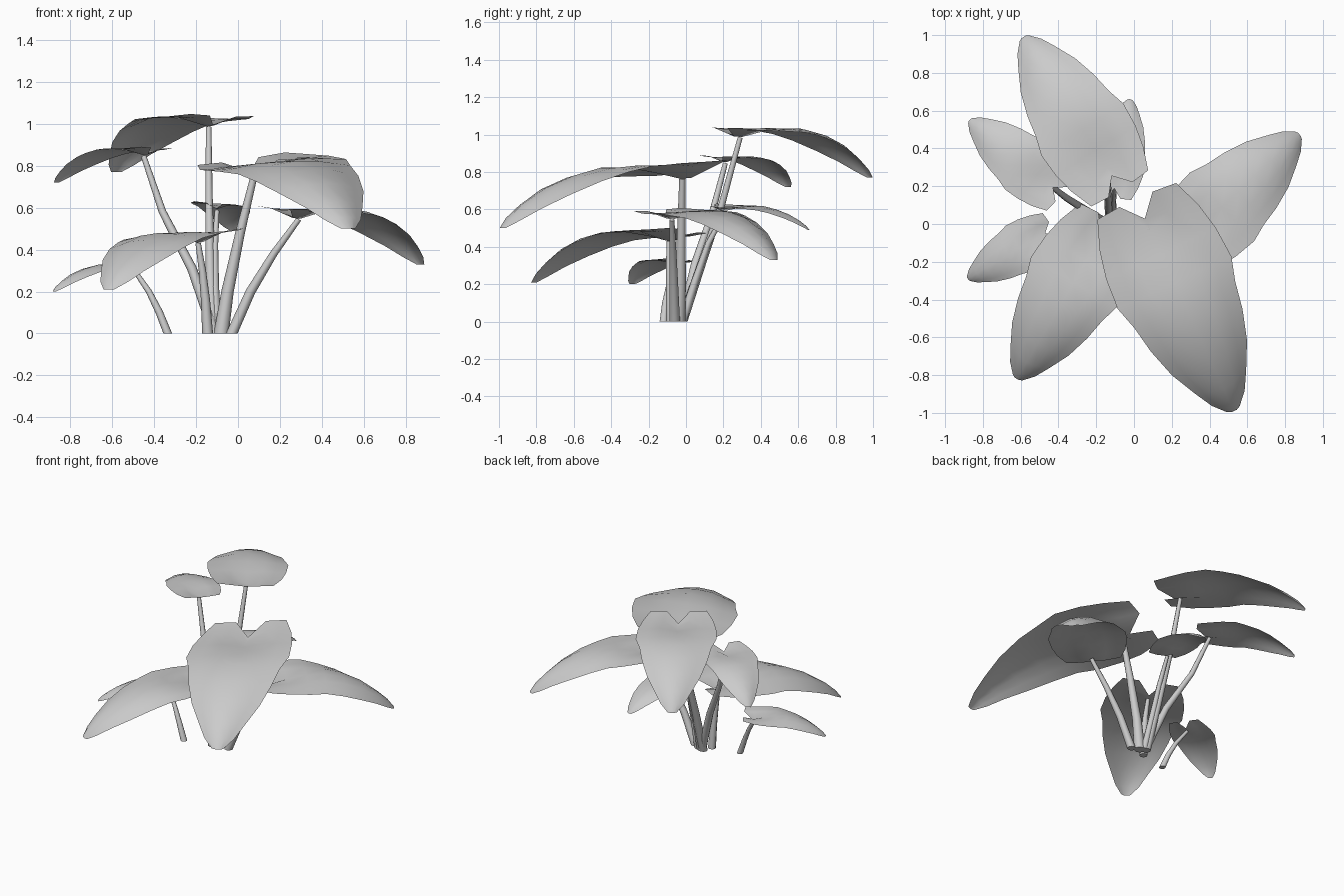
import bpy, bmesh
from mathutils import Vector

if "Cube" in bpy.data.objects:
    bpy.data.objects.remove(bpy.data.objects["Cube"])

# Leaf template rows: (along mid, along inner, along edge, half width, z mid, z inner, z edge)
ROWS = [(-.05, -.155, -.145, .215, -.01, .045, .05),
        (.01, -.03, .00, .27, -.015, .03, .035),
        (.15, .14, .14, .30, .015, .035, .03),
        (.30, .30, .30, .31, .04, .04, .02),
        (.45, .44, .42, .275, .04, .03, .00),
        (.60, .59, .56, .25, .00, -.005, -.04),
        (.75, .74, .71, .205, -.06, -.065, -.10),
        (.88, .87, .84, .14, -.14, -.145, -.165),
        (.96, .955, .93, .09, -.21, -.21, -.22),
        (1.0, 1.0, .99, .035, -.26, -.26, -.26)]
COLS = [-1, -.72, -.42, 0, .42, .72, 1]


def finish(bm, name):
    me = bpy.data.meshes.new(name)
    bm.to_mesh(me)
    bm.free()
    for p in me.polygons:
        p.use_smooth = len(p.vertices) == 4
    ob = bpy.data.objects.new(name, me)
    bpy.context.collection.objects.link(ob)


def mix(m, i, e, t):
    t = abs(t)
    return m + (i - m) * t / .42 if t <= .42 else i + (e - i) * (t - .42) / .58


def leaf(name, base, tip, roll):
    """Heart-shaped drooping blade from the stem top to the tip."""
    base = Vector(base)
    d = Vector((tip[0] - base.x, tip[1] - base.y, 0))
    size = d.length
    d /= size
    side = Vector((-d.y, d.x, 0))
    droop = (base.z - tip[2]) / (.26 * size)
    bm = bmesh.new()
    grid = []
    for am, ai, ae, w, zm, zi, ze in ROWS:
        row = []
        for t in COLS:
            z = mix(zm, zi, ze, t)
            z = z * droop if z < 0 else z
            z += roll * w * t * (1 - max(am, 0))
            p = base + size * (d * mix(am, ai, ae, t) + side * w * t)
            p.z += size * z
            row.append(bm.verts.new(p))
        grid.append(row)
    for a, b in zip(grid, grid[1:]):
        for i in range(len(COLS) - 1):
            bm.faces.new((a[i], b[i], b[i + 1], a[i + 1]))
    bm.normal_update()
    if sum(f.normal.z for f in bm.faces) < 0:
        bmesh.ops.reverse_faces(bm, faces=bm.faces)
    finish(bm, name)


def stem(name, pts, r0, r1, sides=8):
    """Tapered tube through the points, flat on the ground."""
    pts = [Vector(p) for p in pts]
    bm = bmesh.new()
    rings = []
    for k, p in enumerate(pts):
        tan = pts[min(k + 1, len(pts) - 1)] - pts[max(k - 1, 0)]
        if k == 0:
            tan = Vector((0, 0, 1))
        r = r0 + (r1 - r0) * k / (len(pts) - 1)
        q = Vector((0, 0, 1)).rotation_difference(tan)
        ring = bmesh.ops.create_circle(bm, segments=sides, radius=r)["verts"]
        for v in ring:
            v.co = p + q @ v.co
        rings.append(ring)
    for a, b in zip(rings, rings[1:]):
        for i in range(sides):
            j = (i + 1) % sides
            bm.faces.new((a[i], a[j], b[j], b[i]))
    bm.faces.new(rings[0])
    bm.faces.new(rings[-1])
    bmesh.ops.recalc_face_normals(bm, faces=bm.faces)
    finish(bm, name)


# part: leaf base, leaf tip, roll, stem points below the leaf, stem radii
PLANTS = {
    "front_right": ((.08, -.02, .78), (.53, -.99, .50), .13,
                    [(-.08, -.04, 0), (-.05, -.03, .2), (.01, -.025, .48)], .036, .016),
    "back_top": ((-.14, .29, 1.0), (-.585, .99, .77), .03,
                 [(-.12, -.02, 0), (-.132, .08, .3), (-.138, .19, .62)], .028, .013),
    "back_left": ((-.45, .21, .86), (-.87, .55, .72), .03,
                  [(-.11, -.02, 0), (-.22, .05, .31), (-.36, .14, .58)], .028, .013),
    "small_left": ((-.49, -.06, .31), (-.88, -.29, .20), .05,
                   [(-.335, -.12, 0), (-.375, -.11, .1), (-.425, -.09, .2)], .021, .011),
    "front_left": ((-.19, -.09, .445), (-.62, -.82, .21), .08,
                   [(-.145, -.08, 0), (-.155, -.085, .16), (-.17, -.09, .3)], .026, .013),
    "right": ((.29, -.075, .56), (.875, .475, .33), .05,
              [(-.03, -.06, 0), (.06, -.065, .2), (.17, -.07, .38)], .028, .013),
    "small_back": ((-.1, .21, .60), (-.02, .66, .49), .08,
                   [(-.1, -.02, 0), (-.11, .05, .22), (-.11, .12, .42)], .024, .011),
}
for name, (base, tip, roll, path, r0, r1) in PLANTS.items():
    leaf("leaf_" + name, base, tip, roll)
    stem("stem_" + name, path + [(base[0], base[1], base[2] - .015)], r0, r1)
